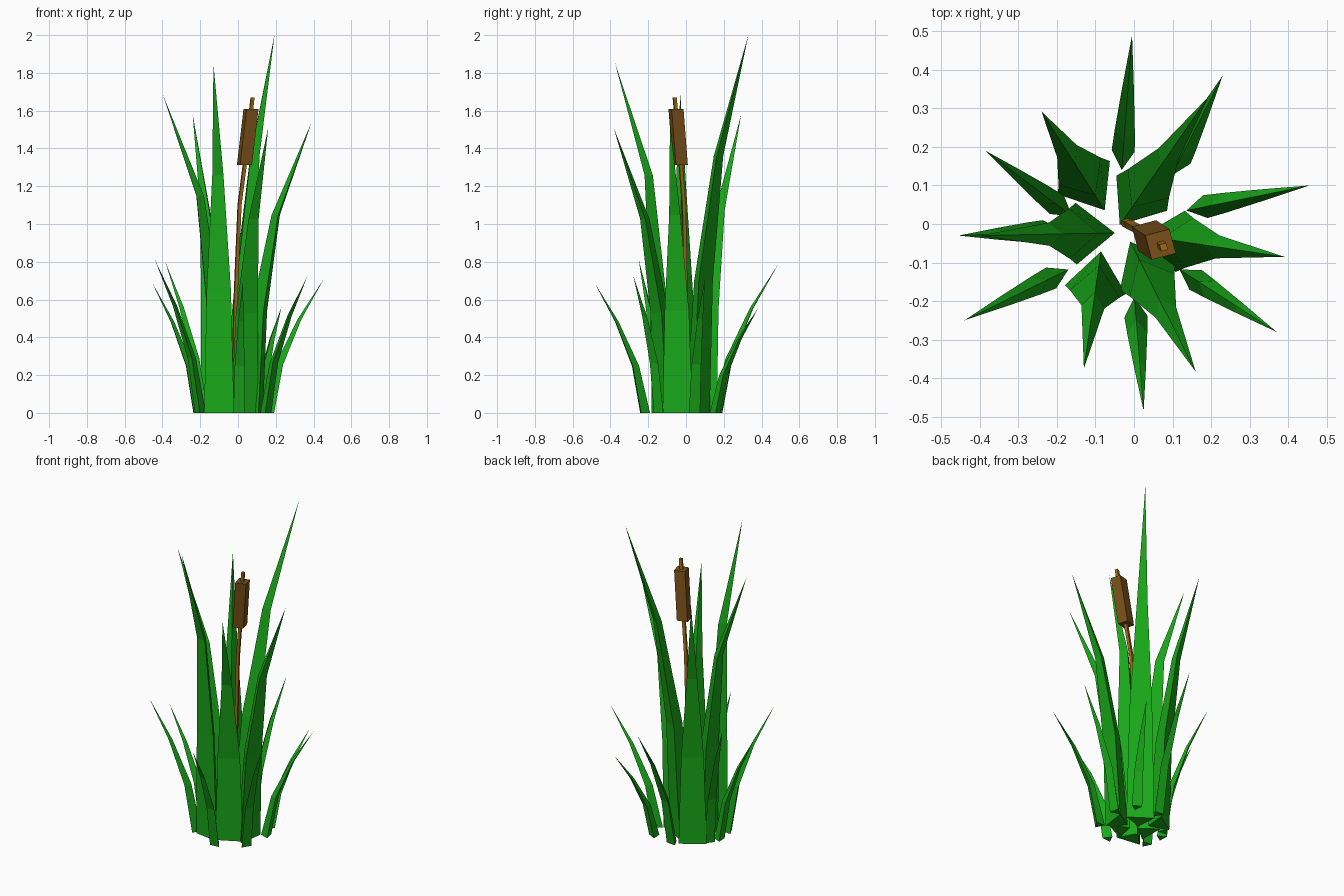
import bpy
import math
from mathutils import Vector

if "Cube" in bpy.data.objects:
    bpy.data.objects.remove(bpy.data.objects["Cube"])


def material(name, rgb):
    m = bpy.data.materials.new(name)
    m.diffuse_color = (*rgb, 1)
    m.use_nodes = True
    m.node_tree.nodes["Principled BSDF"].inputs["Base Color"].default_value = m.diffuse_color
    return m


GREEN = material("leaf_green", (0.01, 0.40, 0.01))
STALK = material("stalk_brown", (0.35, 0.14, 0.01))
HEAD = material("head_brown", (0.19, 0.08, 0.01))


def loft(name, rings, mat, tip=None):
    """Skin a list of equal-sized rings, ending in a cap or a point."""
    n = len(rings[0])
    verts = [p for r in rings for p in r]
    faces = [tuple(reversed(range(n)))]
    for k in range(len(rings) - 1):
        for i in range(n):
            a, b = k * n + i, k * n + (i + 1) % n
            faces.append((a, b, b + n, a + n))
    last = (len(rings) - 1) * n
    if tip is not None:
        verts.append(tip)
        faces += [(last + i, last + (i + 1) % n, len(verts) - 1) for i in range(n)]
    else:
        faces.append(tuple(range(last, last + n)))
    mesh = bpy.data.meshes.new(name)
    mesh.from_pydata(verts, [], faces)
    mesh.materials.append(mat)
    obj = bpy.data.objects.new(name, mesh)
    bpy.context.collection.objects.link(obj)
    return obj


def blade(name, base, tip, sections):
    """Triangular blade: flat outer face, ridge towards the clump centre.
    sections: (height fraction, lean fraction, width, depth)"""
    b, t = Vector((*base, 0)), Vector(tip)
    lean = Vector((t.x - b.x, t.y - b.y, 0))
    out = lean.normalized()
    side = Vector((-out.y, out.x, 0))
    rings = []
    for h, f, w, d in sections:
        c = b + lean * f + Vector((0, 0, t.z * h))
        rings.append([c - side * w / 2, c + side * w / 2, c - out * d])
    loft(name, rings, GREEN, t)


def square_rod(name, path, side, angle, mat):
    r = side / math.sqrt(2)
    rings = [[Vector(p) + Vector((r * math.cos(angle + a * math.pi / 2),
                                  r * math.sin(angle + a * math.pi / 2), 0))
              for a in range(4)] for p in path]
    loft(name, rings, mat)


# Tall inner blades: base, tip, lean fraction at two-thirds height
tall = [
    ((0.02, 0.08), (0.193, 0.33, 2.0), 0.40),
    ((-0.13, 0.12), (-0.24, 0.292, 1.58), 0.40),
    ((-0.15, -0.025), (-0.40, -0.03, 1.69), 0.28),
    ((-0.10, -0.17), (-0.13, -0.375, 1.85), 0.22),
    ((0.035, -0.135), (0.16, -0.383, 1.51), 0.38),
    ((0.12, -0.045), (0.39, -0.085, 1.54), 0.36),
]
for i, (b, t, f) in enumerate(tall):
    blade(f"tall_blade_{i + 1}", b, t,
          [(0, 0, 0.16, 0.10), (0.35, f * 0.25, 0.13, 0.075), (0.68, f, 0.06, 0.04)])

# Short outer blades
short = [
    ((0.185, 0.045), (0.455, 0.10, 0.71)),
    ((0.16, -0.145), (0.37, -0.28, 0.73)),
    ((0.005, -0.24), (0.025, -0.485, 0.69)),
    ((-0.215, -0.14), (-0.44, -0.25, 0.81)),
    ((-0.235, -0.02), (-0.455, -0.03, 0.69)),
    ((-0.20, 0.05), (-0.385, 0.19, 0.80)),
    ((-0.028, 0.19), (-0.005, 0.49, 0.79)),
    ((0.12, 0.17), (0.23, 0.385, 0.56)),
]
for i, (b, t) in enumerate(short):
    blade(f"short_blade_{i + 1}", b, t,
          [(0, 0, 0.06, 0.05), (0.36, 0.18, 0.052, 0.036), (0.70, 0.55, 0.03, 0.018)])

# Bent stalk and seed head
square_rod("stalk", [(-0.025, 0.005, 0), (-0.015, 0.0, 0.55), (0.008, -0.012, 1.1),
                     (0.035, -0.028, 1.31), (0.077, -0.06, 1.67)],
           0.018, math.radians(60), STALK)
square_rod("seed_head", [(0.034, -0.03, 1.312), (0.069, -0.053, 1.61)],
           0.065, math.radians(60), HEAD)
